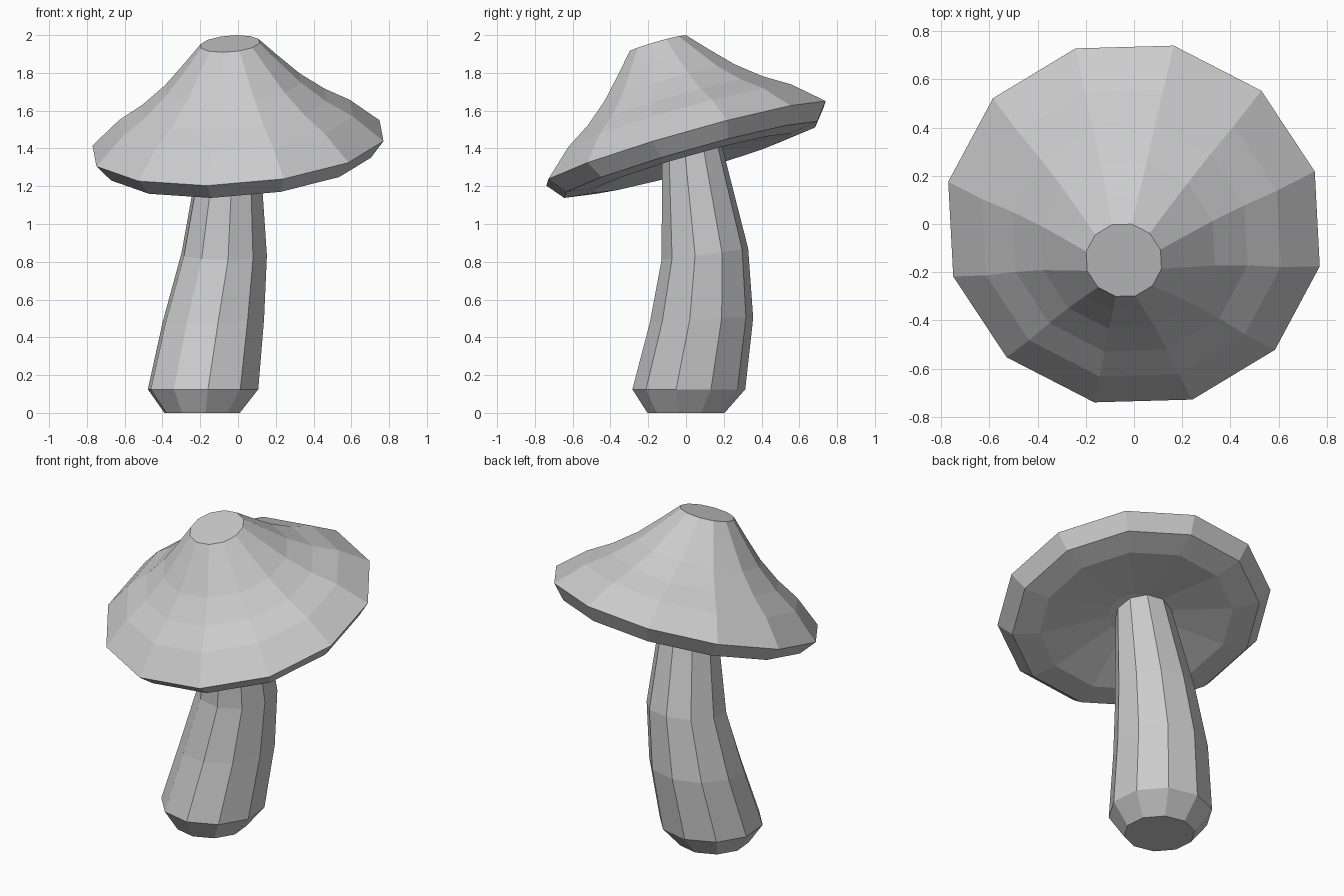
import bpy, bmesh, math
from mathutils import Vector

if "Cube" in bpy.data.objects:
    bpy.data.objects.remove(bpy.data.objects["Cube"])


def loft(name, rings):
    """Skin a stack of equal-sided rings (bottom to top) and close both ends."""
    bm = bmesh.new()
    loops = [[bm.verts.new(p) for p in ring] for ring in rings]
    n = len(loops[0])
    for a, b in zip(loops, loops[1:]):
        for i in range(n):
            j = (i + 1) % n
            bm.faces.new((a[i], a[j], b[j], b[i]))
    bm.faces.new(loops[0][::-1])
    bm.faces.new(loops[-1])
    bmesh.ops.recalc_face_normals(bm, faces=bm.faces[:])
    mesh = bpy.data.meshes.new(name)
    bm.to_mesh(mesh)
    bm.free()
    obj = bpy.data.objects.new(name, mesh)
    bpy.context.collection.objects.link(obj)
    return obj


def ring(centre, radius, sides, phase, normal):
    """Regular polygon of points around a centre, facing along normal."""
    turn = Vector((0, 0, 1)).rotation_difference(Vector(normal))
    angles = [math.radians(phase) + 2 * math.pi * i / sides for i in range(sides)]
    return [Vector(centre) + turn @ Vector((radius * math.cos(a), radius * math.sin(a), 0))
            for a in angles]


# Stem: bent, tapering ten-sided tube (centre, radius, ring normal)
stem_path = [
    ((-0.19, 0.00, 0.00), 0.205, (0, 0, 1)),
    ((-0.185, 0.015, 0.125), 0.30, (0, 0, 1)),
    ((-0.13, 0.082, 0.49), 0.275, (-0.03, -0.05, 1)),
    ((-0.073, 0.10, 0.84), 0.232, (0, -0.13, 1)),
    ((-0.04, 0.022, 1.45), 0.155, (-0.08, -0.285, 1)),
]
loft("stem", [ring(c, r, 10, 5 - 90, n) for c, r, n in stem_path])

# Cap: tilted twelve-sided bell with a bevelled rim (radius, height along axis)
axis = Vector((-0.08, -0.285, 1)).normalized()
rim_centre = Vector((0, 0, 1.427))
cap_profile = [
    (0.16, -0.05), (0.56, -0.11), (0.715, -0.09), (0.79, 0.0), (0.635, 0.138),
    (0.50, 0.222), (0.37, 0.327), (0.25, 0.452), (0.16, 0.55),
]
loft("cap", [ring(rim_centre + axis * h, r, 12, 17.3, axis) for r, h in cap_profile])
